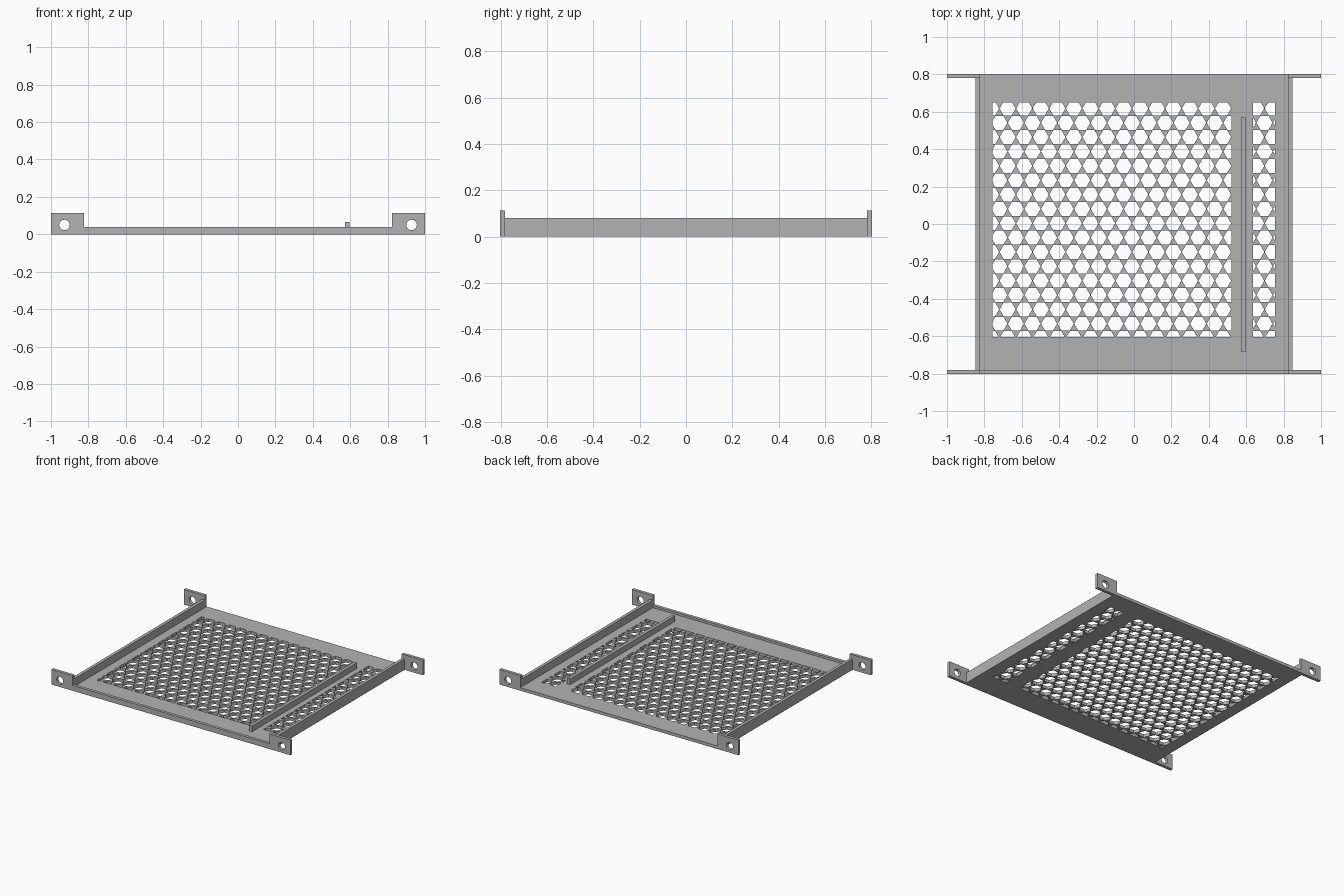
import bpy, bmesh, math
from mathutils import Vector

cube = bpy.data.objects.get("Cube")
if cube:
    bpy.data.objects.remove(cube, do_unlink=True)

T = 0.023          # sheet thickness
HALF_X, HALF_Y = 0.847, 0.803
INNER_X, INNER_Y = HALF_X - T, HALF_Y - T
PITCH = 0.0886     # hole spacing
ROW = PITCH * math.sqrt(3) / 2

metal = bpy.data.materials.new("grey metal")
metal.use_nodes = True
GREY = (0.45, 0.45, 0.45, 1)
metal.diffuse_color = GREY
bsdf = metal.node_tree.nodes["Principled BSDF"]
bsdf.inputs["Base Color"].default_value = GREY
bsdf.inputs["Roughness"].default_value = 0.6


def add_object(name, bm):
    mesh = bpy.data.meshes.new(name)
    bm.to_mesh(mesh)
    bm.free()
    mesh.materials.append(metal)
    ob = bpy.data.objects.new(name, mesh)
    bpy.context.collection.objects.link(ob)
    return ob


def box(name, x, y, z):
    bm = bmesh.new()
    bmesh.ops.create_cube(bm, size=1)
    for v in bm.verts:
        for i, (lo, hi) in enumerate((x, y, z)):
            v.co[i] = hi if v.co[i] > 0 else lo
    return add_object(name, bm)


def cut(ob, cutter):
    """Subtract the cutter, bake the result and remove the cutter."""
    cutter.hide_render = True
    mod = ob.modifiers.new("cut", 'BOOLEAN')
    mod.operation, mod.solver, mod.object = 'DIFFERENCE', 'EXACT', cutter
    bpy.context.view_layer.update()
    deps = bpy.context.evaluated_depsgraph_get()
    mesh = bpy.data.meshes.new_from_object(ob.evaluated_get(deps))
    ob.modifiers.clear()
    ob.data = mesh
    mesh.name = ob.name
    bpy.data.objects.remove(cutter, do_unlink=True)


def hex_cutter(x, y):
    """Rows of hexagons trimmed to a rectangular window."""
    bm = bmesh.new()
    for r in range(-1, 18):
        for c in range(-10, 11):
            cx = -0.011 + (c + (r + 1) % 2 / 2) * PITCH
            cy = 0.541 - (r - 1) * ROW
            ring = [bm.verts.new((cx + 0.043 * math.cos(k * math.pi / 3),
                                  cy + 0.043 * math.sin(k * math.pi / 3), T / 2))
                    for k in range(6)]
            bm.faces.new(ring)
    for axis, (lo, hi) in enumerate((x, y)):
        for limit, sign in ((lo, -1), (hi, 1)):
            point, normal = Vector(), Vector()
            point[axis], normal[axis] = limit, sign
            bmesh.ops.bisect_plane(bm, geom=bm.verts[:] + bm.edges[:] + bm.faces[:],
                                   plane_co=point, plane_no=normal, clear_outer=True)
    ob = add_object("hex_cutter", bm)
    solid = ob.modifiers.new("depth", 'SOLIDIFY')
    solid.thickness, solid.offset = 0.1, 0
    return ob


# Perforated floor, open at the back edge
floor = box("perforated_floor", (-INNER_X, INNER_X), (-INNER_Y, HALF_Y), (0, T))
for window in ((-0.757, 0.522), (0.637, 0.755)):
    cut(floor, hex_cutter(window, (-0.605, 0.649)))

# Front lip and the low divider rib
box("front_lip", (-INNER_X, INNER_X), (-HALF_Y, -INNER_Y), (0, 0.04))
box("divider_rib", (0.572, 0.596), (-0.684, 0.569), (T, 0.067))

# Side walls and the four drilled mounting tabs
for side, sx in (("left", 1), ("right", -1)):
    box(side + "_wall", sorted((sx * INNER_X, sx * HALF_X)), (-INNER_Y, INNER_Y), (0, 0.081))
    for end, sy in (("front", -1), ("back", 1)):
        tab = box(f"{end}_{side}_tab", sorted((sx * INNER_X, sx)),
                  sorted((sy * INNER_Y, sy * HALF_Y)), (0, 0.114))
        bm = bmesh.new()
        bmesh.ops.create_cone(bm, cap_ends=True, segments=32, radius1=0.028,
                              radius2=0.028, depth=0.2)
        drill = add_object("drill", bm)
        drill.rotation_euler.x = math.pi / 2
        drill.location = (sx * 0.928, sy * HALF_Y, 0.05)
        cut(tab, drill)
